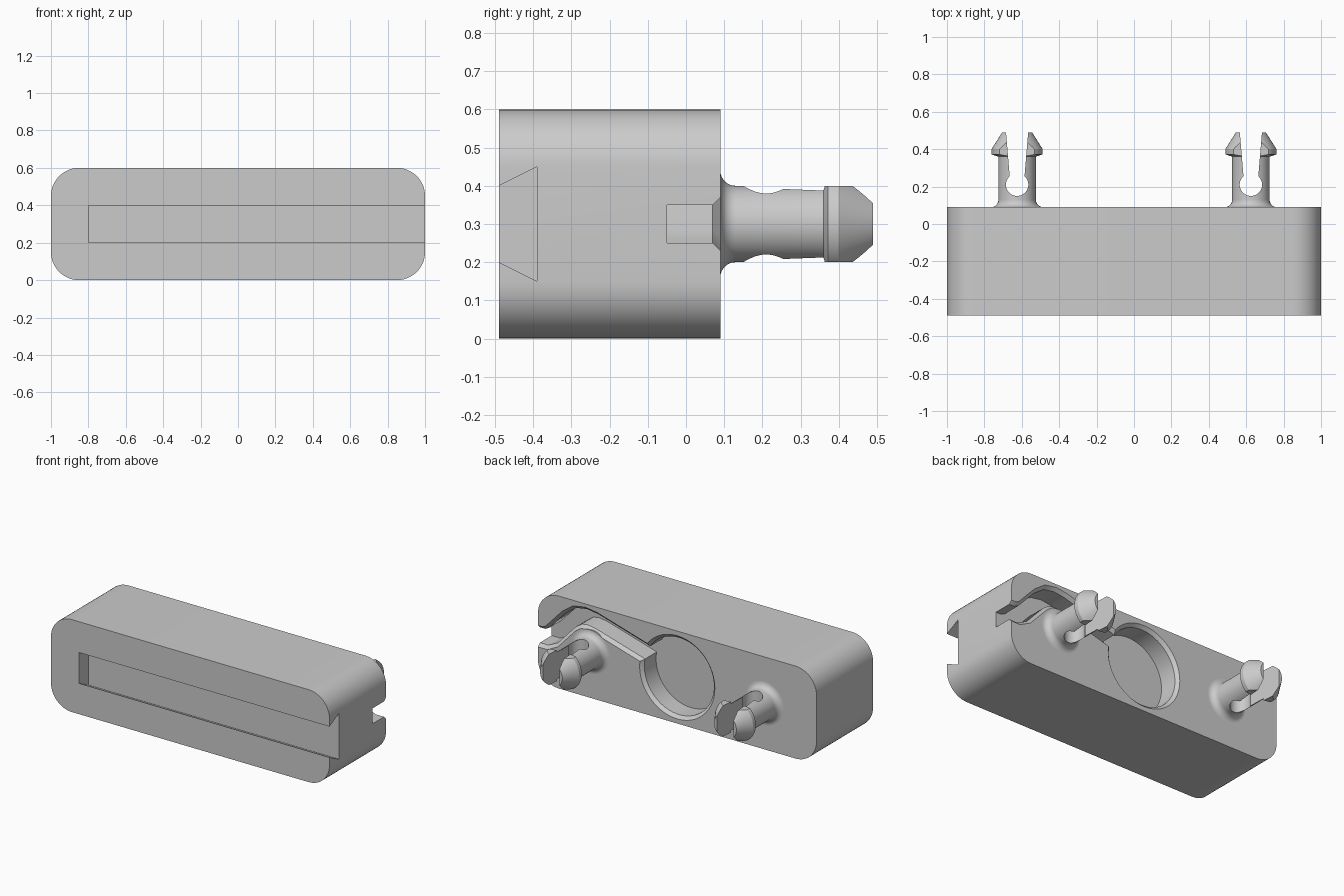
import bpy, bmesh
from math import sin, cos, pi, radians
from mathutils import Vector

if "Cube" in bpy.data.objects:
    bpy.data.objects.remove(bpy.data.objects["Cube"])

grey = bpy.data.materials.new("grey_plastic")
grey.use_nodes = True
COLOUR = (0.6, 0.6, 0.6, 1)
grey.diffuse_color = COLOUR
grey.node_tree.nodes["Principled BSDF"].inputs["Base Color"].default_value = COLOUR

BACK, MID = 0.09, 0.3      # back face of the block, mid height


def loft(name, axis, sections):
    """Solid through matching 2D loops, each given as (level, loop) along an axis."""
    place = {"x": lambda l, a, b: (l, a, b),
             "y": lambda l, a, b: (a, l, b),
             "z": lambda l, a, b: (a, b, l)}[axis]
    bm = bmesh.new()
    rings = [[bm.verts.new(place(l, a, b)) for a, b in loop] for l, loop in sections]
    n = len(rings[0])
    for lo, hi in zip(rings, rings[1:]):
        for i in range(n):
            j = (i + 1) % n
            bm.faces.new((lo[i], lo[j], hi[j], hi[i]))
    bm.faces.new(rings[0])
    bm.faces.new(rings[-1])
    bmesh.ops.recalc_face_normals(bm, faces=bm.faces)
    mesh = bpy.data.meshes.new(name)
    bm.to_mesh(mesh)
    bm.free()
    mesh.materials.append(grey)
    obj = bpy.data.objects.new(name, mesh)
    bpy.context.collection.objects.link(obj)
    return obj


def cut(target, cutter):
    cutter.hide_render = True
    mod = target.modifiers.new("cut", "BOOLEAN")
    mod.operation, mod.solver, mod.object = "DIFFERENCE", "EXACT", cutter
    bpy.context.view_layer.objects.active = target
    bpy.ops.object.modifier_apply(modifier=mod.name)
    bpy.data.objects.remove(cutter)


def circle(x, y, r, n=64):
    return [(x + r * cos(2 * pi * i / n), y + r * sin(2 * pi * i / n)) for i in range(n)]


def rect(a0, a1, b0, b1):
    return [(a0, b0), (a1, b0), (a1, b1), (a0, b1)]


def rounded_rect(w, h, r, steps=12):
    loop = []
    for q, (sx, sz) in enumerate([(1, 1), (-1, 1), (-1, -1), (1, -1)]):
        for i in range(steps + 1):
            a = pi / 2 * (q + i / steps)
            loop.append((sx * (w / 2 - r) + r * cos(a), MID + sz * (h / 2 - r) + r * sin(a)))
    return loop


def ribbon(path, half):
    """Outline of a band of even width along a path, with mitred corners."""
    pts = [Vector(p) for p in path]
    left, right = [], []
    for i, p in enumerate(pts):
        d0 = (p - pts[max(i - 1, 0)]).normalized()
        d1 = (pts[min(i + 1, len(pts) - 1)] - p).normalized()
        d = (d0 + d1).normalized()
        m = Vector((-d.y, d.x)) * half / max(d.dot(d0), d.dot(d1))
        left.append(tuple(p + m))
        right.append(tuple(p - m))
    return left + right[::-1]


def finish(obj):
    bpy.ops.object.select_all(action="DESELECT")
    obj.select_set(True)
    bpy.context.view_layer.objects.active = obj
    bpy.ops.object.shade_smooth_by_angle(angle=radians(25))


# Block with rounded long edges
outline = rounded_rect(2, 0.6, 0.15)
block = loft("block", "y", [(-0.49, outline), (BACK, outline)])

# Dovetail slot in the front, open at the left end
tail = [(-0.51, 0.21), (-0.39, 0.15), (-0.39, 0.45), (-0.51, 0.39)]
cut(block, loft("dovetail_cutter", "x", [(-0.8, tail), (1.1, tail)]))

# Round pocket and cable channel in the back, both with chamfered rims
RIM = [(-0.05, 0), (0.07, 0), (0.095, 0.025)]
cut(block, loft("pocket_cutter", "y", [(y, circle(0, MID, 0.25 + c)) for y, c in RIM]))
path = [(0.1, 0.345), (0.25, 0.4), (0.59, 0.498), (0.66, 0.508), (0.72, 0.498),
        (0.78, 0.455), (0.9, 0.325), (0.95, 0.3), (1.1, 0.3)]
cut(block, loft("channel_cutter", "y", [(y, ribbon(path, 0.05 + c)) for y, c in RIM]))
finish(block)

# Split snap pegs: flared foot, shaft and barbed head
flare = [(BACK + 0.04 * (1 - cos(a)), 0.14 - 0.04 * sin(a))
         for a in [pi / 2 * i / 8 for i in range(9)]]
profile = [(0.08, 0.14)] + flare + [(0.36, 0.1), (0.372, 0.137), (0.4, 0.137), (0.49, 0.08)]
for side, x in (("left", 0.625), ("right", -0.625)):
    peg = loft(side + "_peg", "y", [(y, circle(x, MID, r)) for y, r in profile])
    # Flats on the top and bottom of the head
    for z0, z1 in ((0.4, 0.5), (0.1, 0.2)):
        box = rect(x - 0.2, x + 0.2, 0.3, 0.6)
        cut(peg, loft("flat_cutter", "z", [(z0, box), (z1, box)]))
    # Relief hole and the widening slot between the prongs
    hole = circle(x, 0.21, 0.06)
    cut(peg, loft("hole_cutter", "z", [(0.05, hole), (0.55, hole)]))
    slot = [(x - 0.036, 0.21), (x + 0.036, 0.21), (x + 0.06, 0.5), (x - 0.06, 0.5)]
    cut(peg, loft("slot_cutter", "z", [(0.04, slot), (0.56, slot)]))
    finish(peg)
